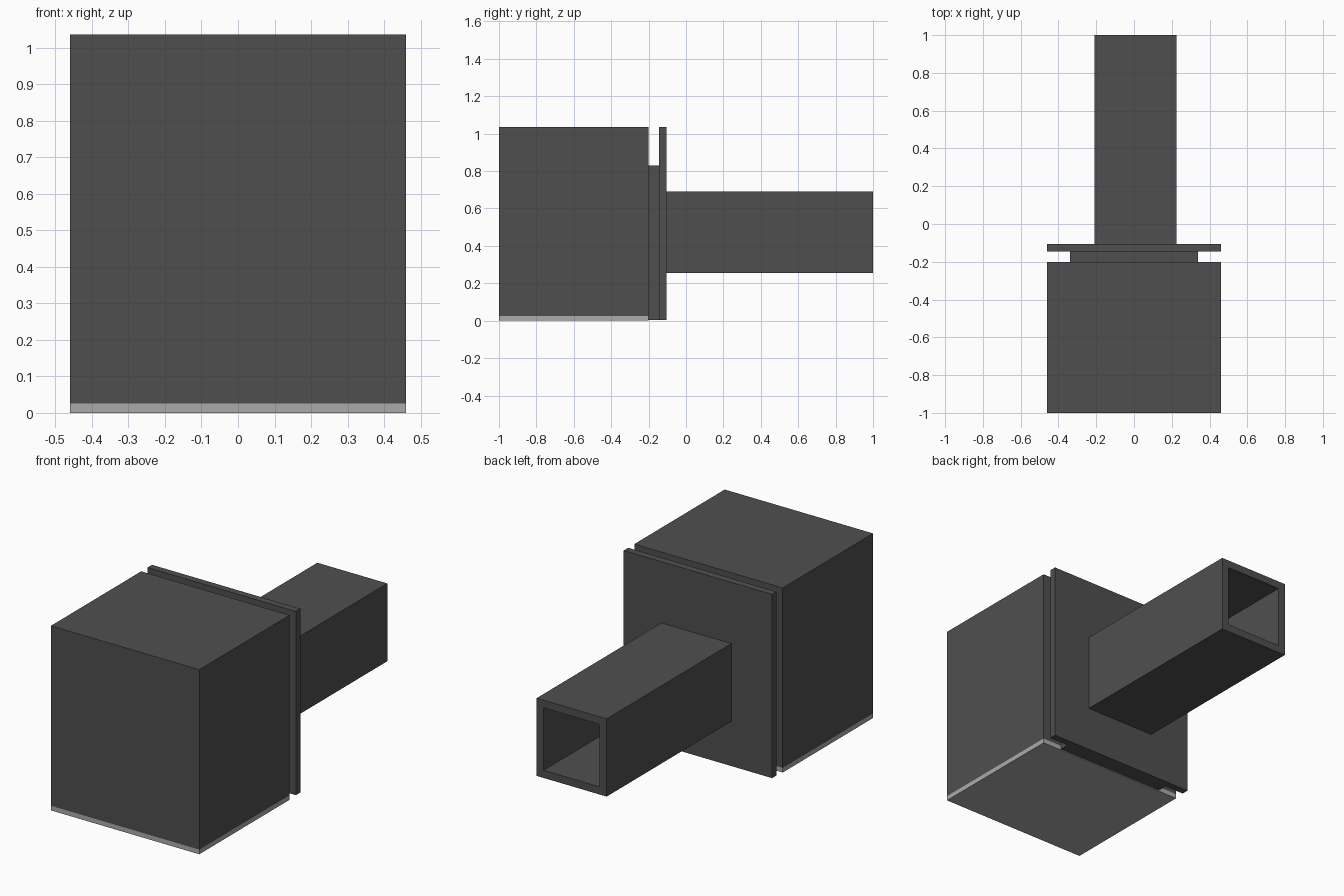
import bpy, bmesh
from mathutils import Vector

if "Cube" in bpy.data.objects:
    bpy.data.objects.remove(bpy.data.objects["Cube"])


def material(name, value):
    m = bpy.data.materials.new(name)
    m.diffuse_color = (value, value, value, 1.0)
    m.use_nodes = True
    m.node_tree.nodes["Principled BSDF"].inputs["Base Color"].default_value = m.diffuse_color
    return m


dark = material("dark grey", 0.078)
light = material("light grey", 0.41)


def box_mesh(x, y, z):
    """New bmesh box spanning the given (min, max) ranges."""
    bm = bmesh.new()
    bmesh.ops.create_cube(bm, size=1.0)
    for v in bm.verts:
        v.co = Vector([lo + (c + 0.5) * (hi - lo)
                       for c, (lo, hi) in zip(v.co, (x, y, z))])
    return bm


def finish(name, bm, mats):
    bmesh.ops.recalc_face_normals(bm, faces=bm.faces)
    me = bpy.data.meshes.new(name)
    bm.to_mesh(me)
    bm.free()
    for m in mats:
        me.materials.append(m)
    ob = bpy.data.objects.new(name, me)
    bpy.context.collection.objects.link(ob)
    return ob


# Head block, with a light underside and a thin light band around its foot
BAND = 0.026
bm = box_mesh((-0.46, 0.46), (-1.0, -0.2), (0.0, 1.035))
bmesh.ops.bisect_plane(bm, geom=bm.verts[:] + bm.edges[:] + bm.faces[:],
                       plane_co=(0, 0, BAND), plane_no=(0, 0, 1))
for f in bm.faces:
    f.material_index = int(f.calc_center_median().z < BAND)
finish("head_block", bm, [dark, light])

# Narrow neck between block and plate
finish("neck", box_mesh((-0.34, 0.34), (-0.2, -0.145), (0.005, 0.83)), [dark])

# Square back plate
finish("back_plate", box_mesh((-0.46, 0.46), (-0.145, -0.105), (0.005, 1.035)), [dark])

# Hollow square tube, open at the back
Y0, Y1, WALL = -0.105, 1.0, 0.043
bm = box_mesh((-0.208, 0.226), (Y0, Y1), (0.256, 0.692))
end = max(bm.faces, key=lambda f: f.calc_center_median().y)
bmesh.ops.inset_region(bm, faces=[end], thickness=WALL, use_even_offset=True)
bore = bmesh.ops.extrude_face_region(bm, geom=[end])["geom"]
bmesh.ops.delete(bm, geom=[end], context='FACES_ONLY')
for v in bore:
    if isinstance(v, bmesh.types.BMVert):
        v.co.y = Y0 + 0.005
finish("square_tube", bm, [dark])
